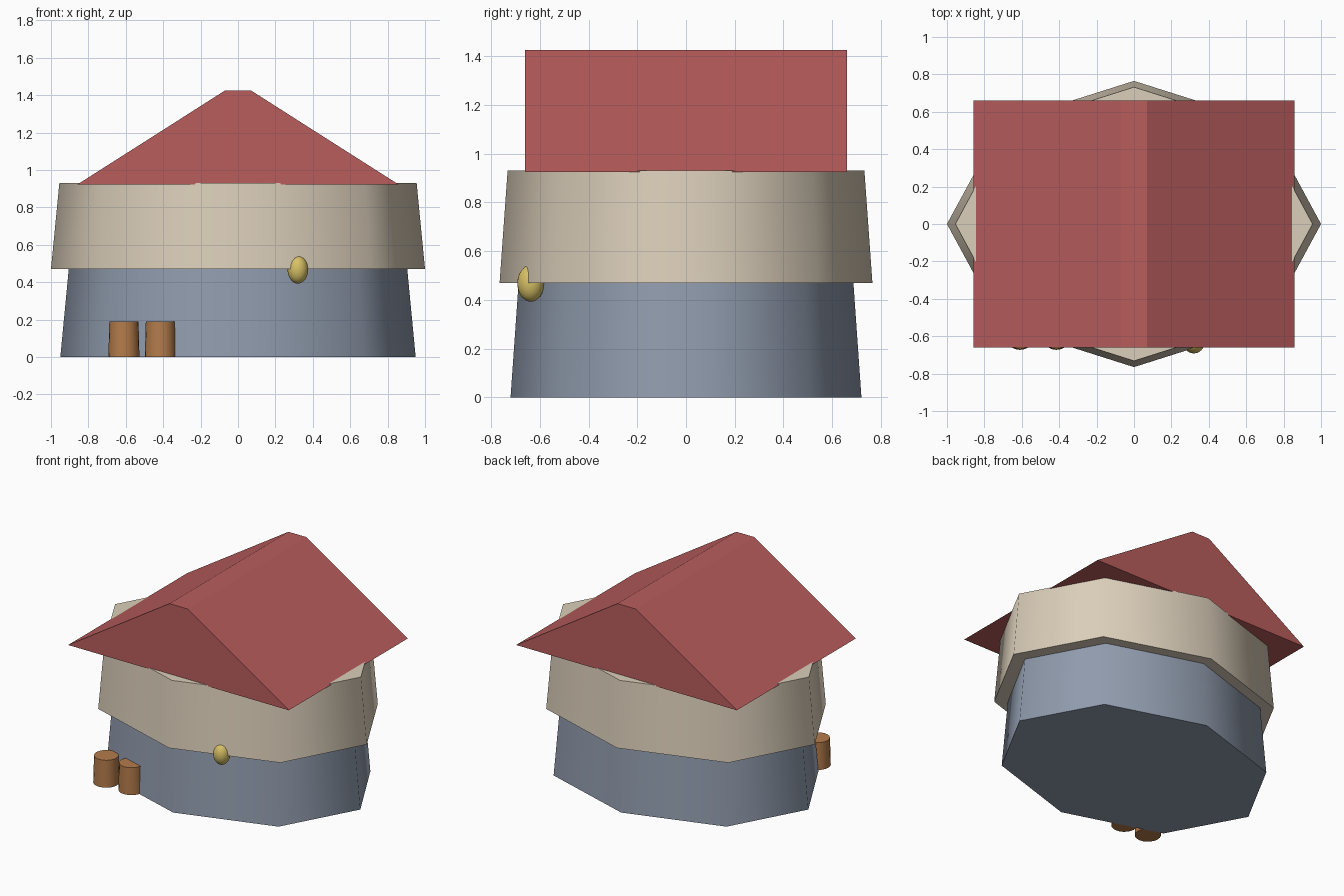
import bpy
import bmesh
import math

cube = bpy.data.objects.get("Cube")
if cube:
    bpy.data.objects.remove(cube, do_unlink=True)


def material(name, rgb):
    mat = bpy.data.materials.new(name)
    mat.use_nodes = True
    colour = (*rgb, 1)
    mat.diffuse_color = colour
    bsdf = mat.node_tree.nodes["Principled BSDF"]
    bsdf.inputs["Base Color"].default_value = colour
    return mat


slate = material("slate blue stone", (0.28, 0.33, 0.42))
plaster = material("cream plaster", (0.71, 0.62, 0.49))
tile = material("red roof", (0.49, 0.11, 0.11))
wood = material("barrel wood", (0.45, 0.20, 0.07))
brass = material("lantern gold", (0.68, 0.53, 0.13))


def smooth(obj, angle):
    bpy.ops.object.select_all(action="DESELECT")
    obj.select_set(True)
    bpy.context.view_layer.objects.active = obj
    bpy.ops.object.shade_smooth_by_angle(angle=math.radians(angle))


def add_mesh(name, bm, mat):
    bmesh.ops.recalc_face_normals(bm, faces=bm.faces)
    mesh = bpy.data.meshes.new(name)
    bm.to_mesh(mesh)
    bm.free()
    mesh.materials.append(mat)
    obj = bpy.data.objects.new(name, mesh)
    bpy.context.collection.objects.link(obj)
    return obj


def tapered(name, sides, centre, low, high, z0, z1, mat):
    """Closed elliptical drum; low and high are (x, y) radii."""
    bm = bmesh.new()
    rings = []
    for (rx, ry), z in ((low, z0), (high, z1)):
        turns = [2 * math.pi * i / sides for i in range(sides)]
        rings.append([bm.verts.new((centre[0] + rx * math.cos(a),
                                    centre[1] + ry * math.sin(a), z)) for a in turns])
    bottom, top = rings
    for i in range(sides):
        j = (i + 1) % sides
        bm.faces.new((bottom[i], bottom[j], top[j], top[i]))
    bm.faces.new(bottom)
    bm.faces.new(top)
    obj = add_mesh(name, bm, mat)
    smooth(obj, 62)
    return obj


# Two tapered storeys, the upper one overhanging
tapered("lower_storey", 8, (0, 0), (0.95, 0.72), (0.905, 0.687), 0, 0.47, slate)
tapered("upper_storey", 8, (0, 0), (1.0, 0.765), (0.955, 0.732), 0.47, 0.932, plaster)

# Gable roof with a narrow flat ridge
bm = bmesh.new()
profile = [(-0.857, 0.924), (0.857, 0.924), (0.07, 1.425), (-0.07, 1.425)]
gable = bm.faces.new([bm.verts.new((x, -0.66, z)) for x, z in profile])
sweep = bmesh.ops.extrude_face_region(bm, geom=[gable], use_keep_orig=True)
moved = [v for v in sweep["geom"] if isinstance(v, bmesh.types.BMVert)]
bmesh.ops.translate(bm, verts=moved, vec=(0, 1.32, 0))
add_mesh("roof", bm, tile)

# Barrels against the front wall
for side, x in (("right", -0.61), ("left", -0.415)):
    tapered(f"barrel_{side}", 20, (x, -0.59), (0.083, 0.083), (0.078, 0.078),
            0, 0.19, wood)

# Lantern under the overhang
bm = bmesh.new()
bmesh.ops.create_uvsphere(bm, u_segments=24, v_segments=16, radius=1)
bmesh.ops.scale(bm, vec=(0.055, 0.055, 0.075), verts=bm.verts)
bmesh.ops.translate(bm, vec=(0.32, -0.637, 0.468), verts=bm.verts)
smooth(add_mesh("lantern", bm, brass), 60)
